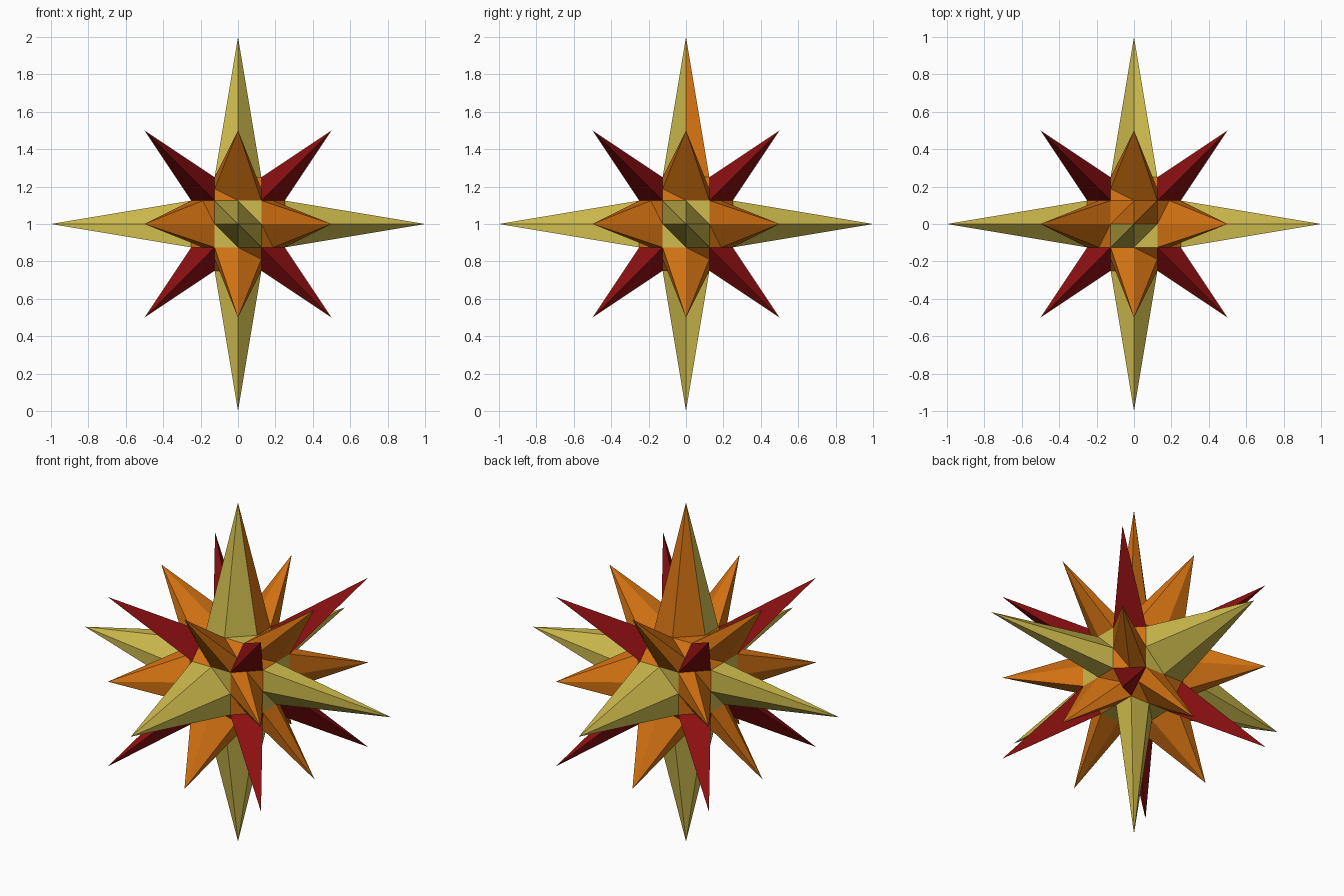
import bpy, bmesh
from math import atan2
from itertools import product
from mathutils import Vector

cube = bpy.data.objects.get("Cube")
if cube:
    bpy.data.objects.remove(cube)

CENTRE = Vector((0, 0, 1))
UP = Vector((0, 0, 1))


def material(name, rgb):
    mat = bpy.data.materials.new(name)
    mat.use_nodes = True
    colour = (*rgb, 1)
    mat.diffuse_color = colour
    mat.node_tree.nodes["Principled BSDF"].inputs["Base Color"].default_value = colour
    return mat


yellow = material("straw_yellow", (0.62, 0.50, 0.075))
orange = material("burnt_orange", (0.64, 0.165, 0.006))
red = material("deep_red", (0.27, 0.005, 0.006))

# Corners of the hidden core: a cube with bevelled edges and corners
core = [Vector([0.25 * s if i == axis else 0.125 * s for i, s in enumerate(signs)])
        for axis in range(3) for signs in product((-1, 1), repeat=3)]


def spike(bm, direction):
    """Pull the middle of one core face out to a point."""
    d = Vector(direction)
    tip = d * (1.0 if d.length < 1.1 else 0.5)
    reach = max(c.dot(d) for c in core)
    right = UP.cross(d) if d.xy.length else Vector((1, 0, 0))
    up = d.cross(right)
    corners = [c for c in core if c.dot(d) > reach - 0.001]
    corners.sort(key=lambda c: atan2(c.dot(up), c.dot(right)))
    n = len(corners)
    slant = -1 if d == UP else 1
    for i, corner in enumerate(corners):
        before = (corner + corners[i - 1]) / 2
        after = (corner + corners[(i + 1) % n]) / 2
        # Opposite corners of four-sided bases stay flat, the others rise to the tip
        if n == 4 and corner.dot(right) * corner.dot(up) * slant > 0:
            triangles = [(before, corner, after), (before, after, tip)]
        else:
            triangles = [(before, corner, tip), (corner, after, tip)]
        for points in triangles:
            face = bm.faces.new([bm.verts.new(p + CENTRE) for p in points])
            # The back half of the top spike takes the second colour
            face.material_index = int(d == UP and corner.y > 0)


def spike_group(name, axes_used, materials):
    bm = bmesh.new()
    for direction in product((-1, 0, 1), repeat=3):
        if sum(map(abs, direction)) == axes_used:
            spike(bm, direction)
    bmesh.ops.remove_doubles(bm, verts=bm.verts, dist=0.0001)
    mesh = bpy.data.meshes.new(name)
    bm.to_mesh(mesh)
    bm.free()
    for mat in materials:
        mesh.materials.append(mat)
    bpy.context.collection.objects.link(bpy.data.objects.new(name, mesh))


# Long spikes on the axes, medium ones on the edges, slim ones on the corners
spike_group("long_axis_spikes", 1, [yellow, orange])
spike_group("edge_spikes", 2, [orange])
spike_group("corner_spikes", 3, [red])
